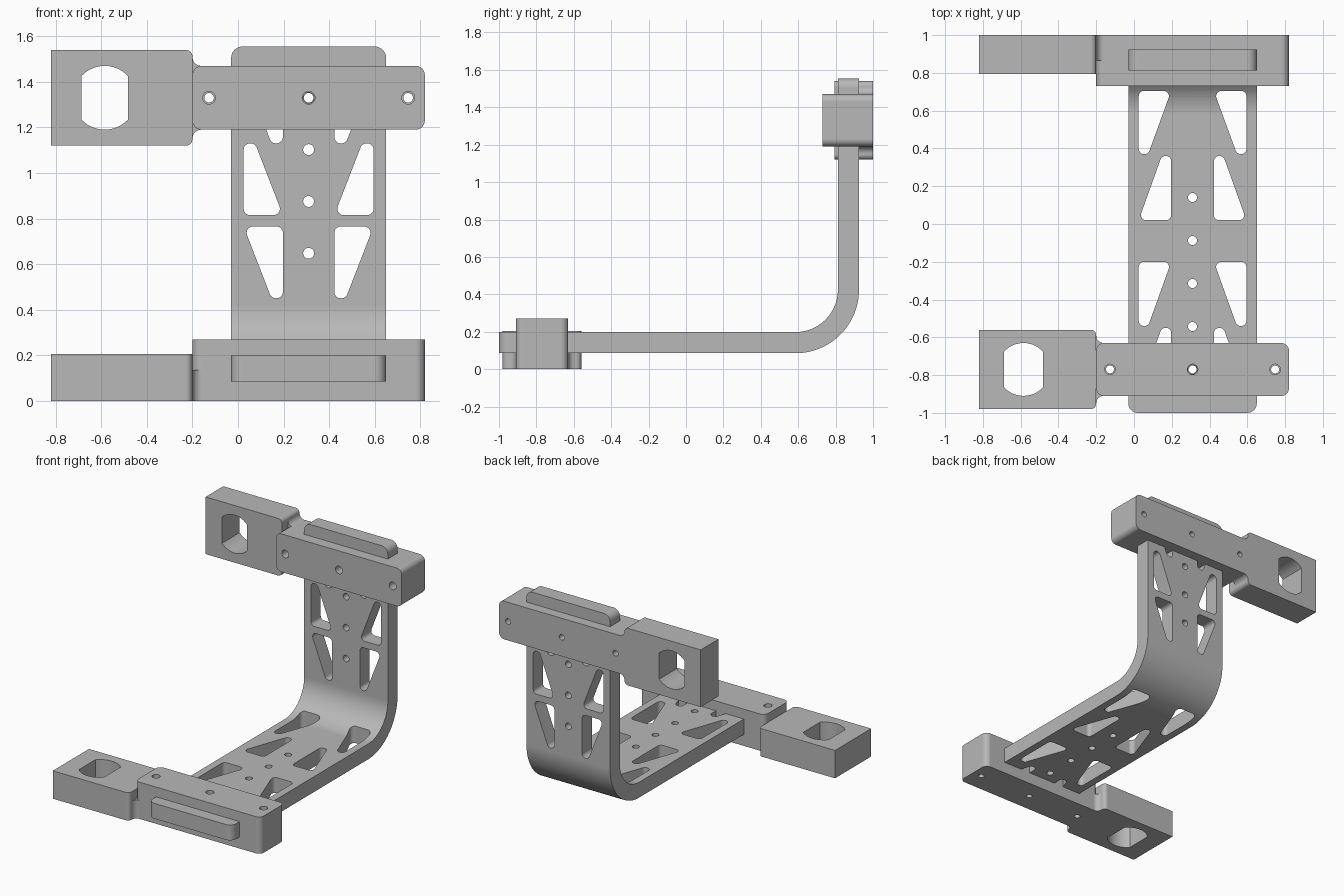
import bpy, bmesh
from math import sin, cos, acos, pi, radians
from mathutils import Matrix, Vector

if "Cube" in bpy.data.objects:
    bpy.data.objects.remove(bpy.data.objects["Cube"], do_unlink=True)

grey = bpy.data.materials.new("light grey")
grey.use_nodes = True
GREY = (0.48, 0.48, 0.48, 1)
grey.diffuse_color = GREY
grey.node_tree.nodes["Principled BSDF"].inputs["Base Color"].default_value = GREY

AXIS = 0.31                                        # centre line of the strap
LOWER = Matrix.Translation((0, -0.77, 0))          # local z points up
UPPER = Matrix.Translation((0, 1, 1.33)) @ Matrix.Rotation(pi / 2, 4, "X")


def rounded(corners, steps=8):
    """Outline with each (x, y, radius) corner replaced by an arc."""
    out, n = [], len(corners)
    for i, (x, y, r) in enumerate(corners):
        p = Vector((x, y, 0))
        if not r:
            out.append(p)
            continue
        a = (Vector((*corners[i - 1][:2], 0)) - p).normalized()
        b = (Vector((*corners[(i + 1) % n][:2], 0)) - p).normalized()
        half = a.angle(b) / 2
        centre = p + (a + b).normalized() * r / sin(half)
        start = p + a * r * cos(half) / sin(half) - centre
        end = p + b * r * cos(half) / sin(half) - centre
        out += [centre + start.slerp(end, k / steps) * r / start.slerp(end, k / steps).length
                for k in range(steps + 1)]
    return out


def circle(x, y, r, n=24):
    return [Vector((x + r * cos(2 * pi * k / n), y + r * sin(2 * pi * k / n), 0))
            for k in range(n)]


def prism(bm, outline, low, high, matrix=Matrix()):
    """Extrude an outline between two depths."""
    rings = [[bm.verts.new(matrix @ Vector((p.x, p.y, w))) for p in outline]
             for w in (low, high)]
    bm.faces.new(rings[0][::-1])
    bm.faces.new(rings[1])
    for i in range(len(outline)):
        j = (i + 1) % len(outline)
        bm.faces.new((rings[0][i], rings[0][j], rings[1][j], rings[1][i]))


def finish(bm, name):
    bmesh.ops.recalc_face_normals(bm, faces=bm.faces)
    mesh = bpy.data.meshes.new(name)
    bm.to_mesh(mesh)
    bm.free()
    mesh.materials.append(grey)
    obj = bpy.data.objects.new(name, mesh)
    bpy.context.collection.objects.link(obj)
    return obj


def activate(obj):
    bpy.ops.object.select_all(action="DESELECT")
    obj.select_set(True)
    bpy.context.view_layer.objects.active = obj


def combine(obj, bm, operation="DIFFERENCE"):
    """Apply a boolean with temporary geometry."""
    tool = finish(bm, "cutter")
    mod = obj.modifiers.new("cut", "BOOLEAN")
    mod.operation, mod.solver, mod.object = operation, "EXACT", tool
    activate(obj)
    bpy.ops.object.modifier_apply(modifier=mod.name)
    bpy.data.objects.remove(tool, do_unlink=True)


def smooth(obj):
    activate(obj)
    bpy.ops.object.shade_smooth_by_angle(angle=radians(30))
    obj.modifiers.new("even shading", "WEIGHTED_NORMAL").keep_sharp = True


def clamp(name, matrix):
    # Base layer: tab and block joined by concave fillets
    half = [(-0.82, -0.21, 0), (-0.2, -0.21, 0.029), (-0.2, -0.14, 0.039), (0.82, -0.14, 0.04)]
    bm = bmesh.new()
    prism(bm, rounded(half + [(x, -y, r) for x, y, r in reversed(half)]), 0, 0.135)
    obj = finish(bm, name)

    # Upper layers: tab and taller block
    for x0, x1, y, r0, r1, top in ((-0.82, -0.2, 0.21, 0, 0.029, 0.205),
                                   (-0.2, 0.82, 0.14, 0.04, 0.04, 0.27)):
        bm = bmesh.new()
        prism(bm, rounded([(x0, -y, r0), (x1, -y, r1), (x1, y, r1), (x0, y, r0)]), 0.135, top)
        combine(obj, bm, "UNION")

    # Tab opening: a circle with two flat sides
    a = acos(0.1025 / 0.14)
    arc = [a + (pi - 2 * a) * k / 12 for k in range(13)]
    bm = bmesh.new()
    prism(bm, [Vector((-0.585 + 0.14 * cos(t), 0.14 * sin(t), 0))
               for t in arc + [t + pi for t in arc]], -0.1, 0.4)
    combine(obj, bm)

    # Stepped bolt holes
    for radius, low in ((0.028, 0.135), (0.021, -0.1)):
        bm = bmesh.new()
        for x in (-0.127, AXIS, 0.747):
            prism(bm, circle(x, 0, radius), low, 0.4)
        combine(obj, bm)
    obj.data.transform(matrix)
    smooth(obj)


def strap():
    # Bent flat bar, swept from its side profile
    def bend(r):
        return [Vector((0.585 + r * sin(t), 0.425 - r * cos(t), 0))
                for t in (pi / 2 * k / 20 for k in range(21))]
    profile = [Vector((-1, 0.085, 0))] + bend(0.34) + [Vector((0.925, 1.555, 0)),
               Vector((0.812, 1.555, 0))] + bend(0.227)[::-1] + [Vector((-1, 0.198, 0))]
    to_side = Matrix(((0, 0, 1, 0), (1, 0, 0, 0), (0, 1, 0, 0), (0, 0, 0, 1)))
    bm = bmesh.new()
    prism(bm, profile, -0.03, 0.65, to_side)
    # Rounded corners at both ends
    ends = [e for e in bm.edges if abs(e.verts[0].co.x - e.verts[1].co.x) < 0.001
            and (all(v.co.y < -0.99 for v in e.verts) or all(v.co.z > 1.55 for v in e.verts))]
    bmesh.ops.bevel(bm, geom=ends, offset=0.05, segments=8, profile=0.5, affect="EDGES")
    obj = finish(bm, "strap")

    # Tapered windows: (straight edge is the outer one, wide end, narrow end)
    lower = ((True, 0.705, 0.37), (False, 0.02, 0.36), (True, -0.2, -0.54), (False, -0.885, -0.55))
    upper = ((False, 0.765, 0.45), (True, 0.815, 1.13), (False, 1.45, 1.13))
    bm = bmesh.new()
    for windows, matrix, centre, holes in ((lower, LOWER, -0.77, 5), (upper, UPPER, 1.33, 4)):
        for outer, wide, narrow in windows:
            edge, way = (0.285, -1) if outer else (0.113, 1)
            for s in (-1, 1):
                shape = [(edge, wide), (edge + way * 0.172, wide),
                         (edge + way * 0.05, narrow), (edge, narrow)]
                prism(bm, rounded([(AXIS + s * x, y - centre, 0.028) for x, y in shape]),
                      0.02, 0.3, matrix)
        # Row of round holes on the centre line
        step = 0.2275 if centre < 0 else -0.2275
        for k in range(holes):
            prism(bm, circle(AXIS, k * step, 0.024), 0.02, 0.3, matrix)
    combine(obj, bm)
    smooth(obj)


strap()
clamp("lower_clamp", LOWER)
clamp("upper_clamp", UPPER)
